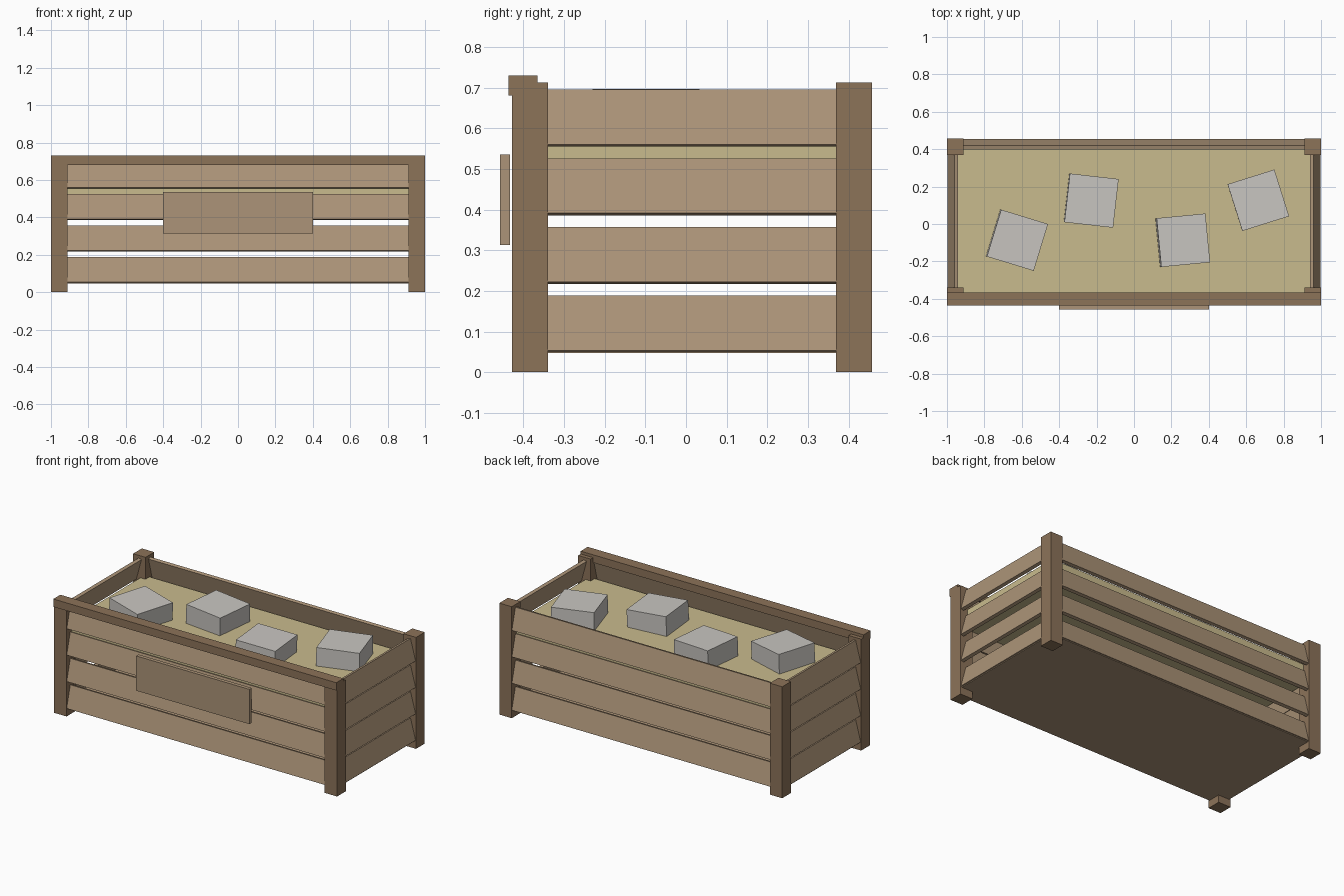
import bpy, math
from mathutils import Matrix, Vector

if "Cube" in bpy.data.objects:
    bpy.data.objects.remove(bpy.data.objects["Cube"])


def material(name, rgb):
    m = bpy.data.materials.new(name)
    lin = [((c / 255 + 0.055) / 1.055) ** 2.4 for c in rgb]
    m.diffuse_color = (*lin, 1)
    m.use_nodes = True
    m.node_tree.nodes["Principled BSDF"].inputs["Base Color"].default_value = m.diffuse_color
    return m


LIGHT = material("light_wood", (172, 148, 120))
DARK = material("dark_wood", (140, 115, 89))
SOIL = material("sand", (201, 187, 141))
STONE = material("grey_stone", (201, 198, 193))


def mesh_object(name, verts, faces, mat):
    me = bpy.data.meshes.new(name)
    me.from_pydata(verts, [], faces)
    me.materials.append(mat)
    ob = bpy.data.objects.new(name, me)
    bpy.context.collection.objects.link(ob)
    return ob


FACES = [(0, 3, 2, 1), (4, 5, 6, 7), (0, 1, 5, 4),
         (1, 2, 6, 5), (2, 3, 7, 6), (3, 0, 4, 7)]


def box(name, lo, hi, mat):
    (a, b, c), (d, e, f) = lo, hi
    verts = [(x, y, z) for z in (c, f)
             for x, y in ((a, b), (d, b), (d, e), (a, e))]
    return mesh_object(name, verts, FACES, mat)


CY, HX, HY = 0.0145, 0.997, 0.442     # box centre and outer half sizes
Y0, Y1 = -0.428, 0.457


# Slanted boards: bottom edge outward, top edge leaning in
def board(name, z, half_depth, half_len, angle):
    t, length, thick = math.radians(15), 0.1395, 0.0207
    up = Vector((0, math.sin(t), math.cos(t)))
    inward = Vector((0, math.cos(t), -math.sin(t)))
    base = Vector((0, -half_depth, z + thick * math.sin(t)))
    section = [base, base + inward * thick,
               base + inward * thick + up * length, base + up * length]
    turn = Matrix.Translation((0, CY, 0)) @ Matrix.Rotation(angle, 4, 'Z')
    verts = [turn @ (p + Vector((x, 0, 0)))
             for x in (-half_len, half_len) for p in section]
    mesh_object(name, verts, FACES, LIGHT)


for i in range(4):
    z = 0.048 + 0.169 * i
    board(f"front_board_{i+1}", z, HY - 0.001, 0.945, 0)
    board(f"right_board_{i+1}", z, HX, 0.39, math.pi / 2)
    board(f"back_board_{i+1}", z, HY - 0.001, 0.945, math.pi)
    board(f"left_board_{i+1}", z, HX, 0.39, -math.pi / 2)

# Corner posts
P = 0.088
for sx, xn in ((-1, "left"), (1, "right")):
    x0 = -1 if sx < 0 else 1 - P
    for y0, yn in ((Y0, "front"), (Y1 - P, "back")):
        box(f"{yn}_{xn}_post", (x0, y0, 0), (x0 + P, y0 + P, 0.712), DARK)

# Front top rail and blank sign board
box("top_rail", (-1, -0.436, 0.68), (1, -0.365, 0.73), DARK)
box("sign_board", (-0.4, -0.457, 0.313), (0.4, -0.433, 0.535), LIGHT)

# Floor and fill
box("floor", (-0.99, Y0 + 0.007, 0.047), (0.99, Y1 - 0.007, 0.06), LIGHT)
box("sand_fill", (-0.948, CY - 0.395, 0.47), (0.948, CY + 0.395, 0.572), SOIL)

# Stone blocks: centre x, centre y, turn, slight lean
blocks = [(-0.623, -0.087, -17, 2.3), (-0.227, 0.125, -6.5, 1.7),
          (0.264, -0.087, 5.5, 3), (0.665, 0.127, 17.5, 0.3)]
for i, (x, y, turn, lean) in enumerate(blocks):
    h = 0.131
    ob = box(f"stone_block_{i+1}", (-h, -h, -0.14), (h, h, 0), STONE)
    ob.location = (x, y, 0.69)
    ob.rotation_euler = (0, math.radians(lean), math.radians(turn))
